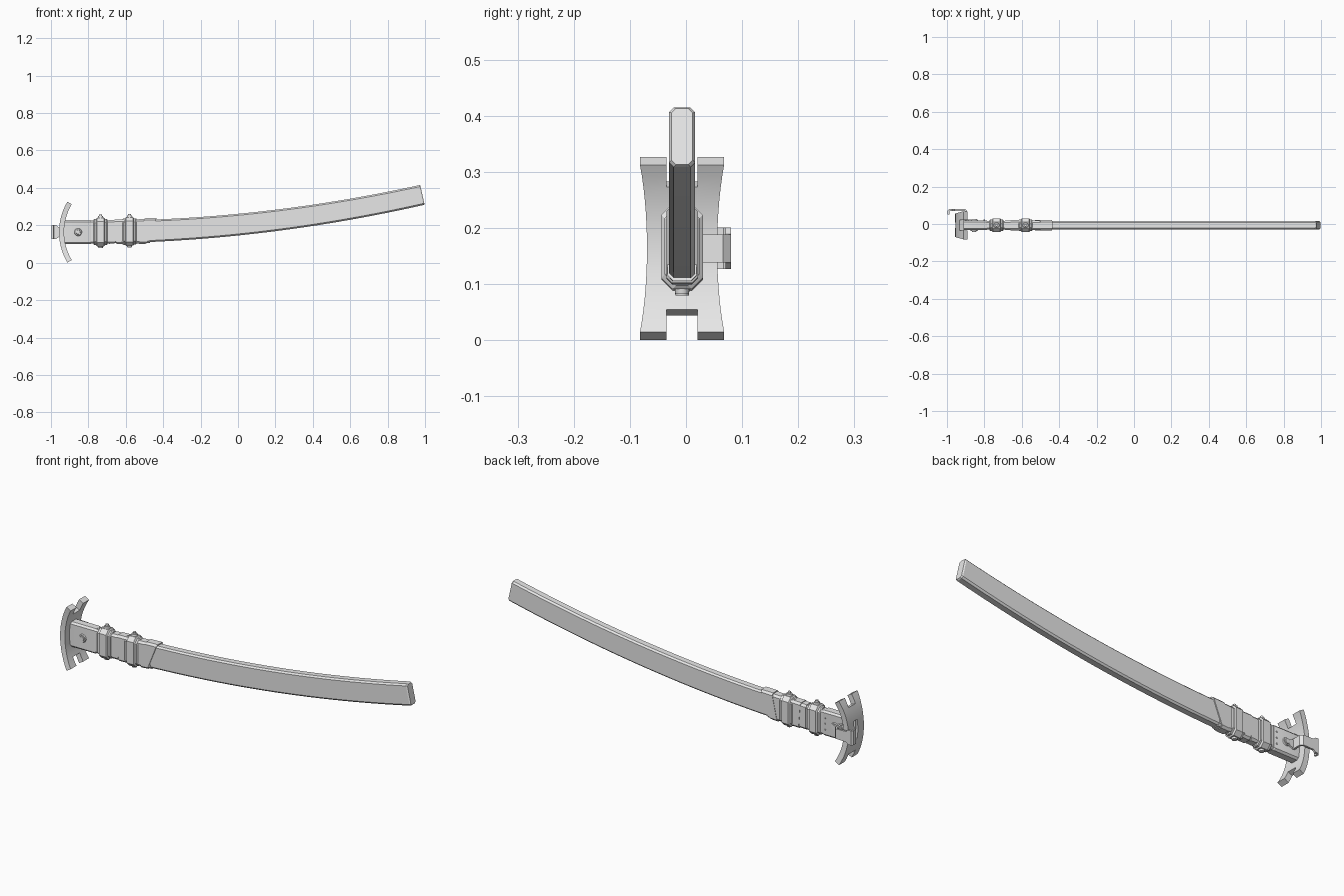
import bpy, bmesh, math

cube = bpy.data.objects.get("Cube")
if cube:
    bpy.data.objects.remove(cube, do_unlink=True)

YC, ZC = -0.007, 0.1635

grey = bpy.data.materials.new("plain_grey")
grey.use_nodes = True
grey.diffuse_color = (0.8, 0.8, 0.8, 1)
grey.node_tree.nodes["Principled BSDF"].inputs["Base Color"].default_value = (0.8, 0.8, 0.8, 1)


def finish(name, bm):
    bmesh.ops.recalc_face_normals(bm, faces=bm.faces[:])
    mesh = bpy.data.meshes.new(name)
    bm.to_mesh(mesh)
    bm.free()
    mesh.materials.append(grey)
    ob = bpy.data.objects.new(name, mesh)
    bpy.context.scene.collection.objects.link(ob)
    bpy.ops.object.select_all(action="DESELECT")
    ob.select_set(True)
    bpy.context.view_layer.objects.active = ob
    bpy.ops.object.shade_smooth_by_angle(angle=math.radians(25))
    return ob


def centre(x):
    return ZC + 0.0625 * max(0, x + 0.8) ** 2


def slope(x):
    return 0.125 * max(0, x + 0.8)


def loft(name, stations, chamfer, lean=None):
    """Chamfered rectangle swept along x; stations are (x, half_y, half_z)."""
    bm = bmesh.new()
    rings = []
    for i, (x, hy, hz) in enumerate(stations):
        k = -slope(x) if lean is None else lean[i]
        c = min(chamfer, hy * 0.7)
        quarter = [(hy, hz - c), (hy - c, hz)]
        outline = quarter + [(-y, z) for y, z in reversed(quarter)]
        outline += [(-y, -z) for y, z in outline]
        rings.append([bm.verts.new((x + k * z, YC + y, centre(x) + z)) for y, z in outline])
    for a, b in zip(rings, rings[1:]):
        for j in range(8):
            bm.faces.new((a[j], a[(j + 1) % 8], b[(j + 1) % 8], b[j]))
    bm.faces.new(rings[0])
    bm.faces.new(rings[-1])
    return finish(name, bm)


def disc(name, radius, depth, loc, axis="Z", sides=20):
    bm = bmesh.new()
    bmesh.ops.create_cone(bm, cap_ends=True, segments=sides, radius1=radius,
                          radius2=radius * 0.85, depth=depth)
    ob = finish(name, bm)
    ob.location = loc
    if axis == "Y":
        ob.rotation_euler.x = math.radians(90)
    elif axis == "-Y":
        ob.rotation_euler.x = math.radians(-90)
    elif axis == "-Z":
        ob.rotation_euler.x = math.radians(180)
    return ob


# Curved sheath with an open mouth and a chamfered tip
START, END, STEPS = -0.8, 0.98, 28
body = [(-0.62, 0.012, 0.046), (-0.945, 0.012, 0.046), (-0.945, 0.023, 0.061)]
for i in range(STEPS + 1):
    t = i / STEPS
    body.append((START + (END - START) * t, 0.023, 0.061 - 0.008 * t))
body.append((0.986, 0.019, 0.05))
loft("sheath", body, 0.008)

# Throat sleeve around the mouth
loft("throat_sleeve", [(-0.93, 0.024, 0.062), (-0.93, 0.026, 0.064),
                       (-0.79, 0.026, 0.064), (-0.785, 0.024, 0.062)], 0.009)

# Stepped bands with a stud above and below
half = [(-0.038, 0.026, 0.066), (-0.033, 0.031, 0.07), (-0.024, 0.031, 0.07),
        (-0.019, 0.037, 0.076)]
profile = half + [(-x, y, z) for x, y, z in reversed(half)]
for name, x0 in (("front_band", -0.735), ("rear_band", -0.58)):
    loft(name, [(x0 + x, y, z) for x, y, z in profile], 0.02, [0] * len(profile))
    z0 = centre(x0)
    disc(name + "_stud_base", 0.016, 0.012, (x0, YC, z0 + 0.079))
    disc(name + "_stud", 0.009, 0.02, (x0, YC, z0 + 0.084))
    disc(name + "_lower_stud", 0.014, 0.014, (x0, YC, z0 - 0.077), "-Z")


# Slanted wrapped straps: x at the bottom and top of each edge
def strap(name, left, right, hy, hz):
    stations, lean = [], []
    for bottom, top in (left, right):
        stations.append(((bottom + top) / 2, hy, hz))
        lean.append((top - bottom) / (2 * hz))
    loft(name, stations, 0.01, lean)


strap("end_strap", (-0.53, -0.5), (-0.49, -0.435), 0.028, 0.069)
strap("inner_strap", (-0.56, -0.56), (-0.47, -0.5), 0.026, 0.064)
strap("middle_strap", (-0.69, -0.69), (-0.66, -0.62), 0.026, 0.063)
strap("middle_cross_strap", (-0.65, -0.66), (-0.61, -0.6), 0.0275, 0.066)

# Round washers and centres on both faces
for side, axis, s in (("front", "Y", -1), ("back", "-Y", 1)):
    disc(side + "_washer", 0.021, 0.006, (-0.855, YC + s * 0.028, ZC), axis, 28)
    disc(side + "_washer_pin", 0.013, 0.006, (-0.855, YC + s * 0.032, ZC), axis, 24)
for dz in (-0.03, 0, 0.03):
    disc("small_rivet", 0.004, 0.006, (-0.8, YC + 0.027, ZC + dz), "-Y", 8)

# Curved guard: waisted plate, notched at both ends, with a slot
R, THICK, STEP = 0.318, 0.027, math.radians(4.4)
AX = -0.957 + R
SLOT, NOTCH = 0.014, 0.0275
angles = [i * STEP for i in range(-7, 8)]
bm = bmesh.new()
grid = []
for a in angles:
    w = 0.0625 + 0.0125 * (a / angles[-1]) ** 2
    grid.append([bm.verts.new((AX - R * math.cos(a), YC + y, ZC + R * math.sin(a)))
                 for y in (-w, -NOTCH, -SLOT, SLOT, NOTCH, w)])
for i in range(14):
    mid = abs(i - 6.5)
    for j in range(5):
        in_notch = mid > 5 and 1 <= j <= 3
        in_slot = mid < 2 and j == 2
        if not in_notch and not in_slot:
            bm.faces.new((grid[i][j], grid[i][j + 1], grid[i + 1][j + 1], grid[i + 1][j]))
loose = [v for v in bm.verts if not v.link_faces]
bmesh.ops.delete(bm, geom=loose, context="VERTS")
bmesh.ops.recalc_face_normals(bm, faces=bm.faces[:])
ext = bmesh.ops.extrude_face_region(bm, geom=bm.faces[:], use_keep_orig=True)
for v in ext["geom"]:
    if isinstance(v, bmesh.types.BMVert):
        k = (R - THICK) / R
        v.co.x = AX + (v.co.x - AX) * k
        v.co.z = ZC + (v.co.z - ZC) * k
finish("guard", bm)

# Belt clip: bent ribbon along (x, y) with a flared hooked end
path = [(-0.89, 0.012, 0.025), (-0.89, 0.066, 0.025), (-0.902, 0.08, 0.025),
        (-0.96, 0.08, 0.027), (-0.972, 0.08, 0.037), (-0.988, 0.08, 0.037),
        (-0.997, 0.07, 0.037), (-0.997, 0.05, 0.037)]
bm = bmesh.new()
rings = []
for i, (x, y, h) in enumerate(path):
    px, py, _ = path[max(i - 1, 0)]
    qx, qy, _ = path[min(i + 1, len(path) - 1)]
    n = math.hypot(qx - px, qy - py)
    ox, oy = -(qy - py) / n * 0.01, (qx - px) / n * 0.01
    rings.append([bm.verts.new(p) for p in (
        (x, y, ZC - h), (x, y, ZC + h), (x - ox * -s, y - oy * -s, ZC + h),
        (x - ox * -s, y - oy * -s, ZC - h))] if (s := 1) else None)
for a, b in zip(rings, rings[1:]):
    for j in range(4):
        bm.faces.new((a[j], a[(j + 1) % 4], b[(j + 1) % 4], b[j]))
bm.faces.new(rings[0])
bm.faces.new(rings[-1])
finish("belt_clip", bm)

# Small foot plate joining the clip to the sheath
disc("clip_foot", 0.024, 0.008, (-0.885, YC + 0.028, ZC), "-Y", 8)
